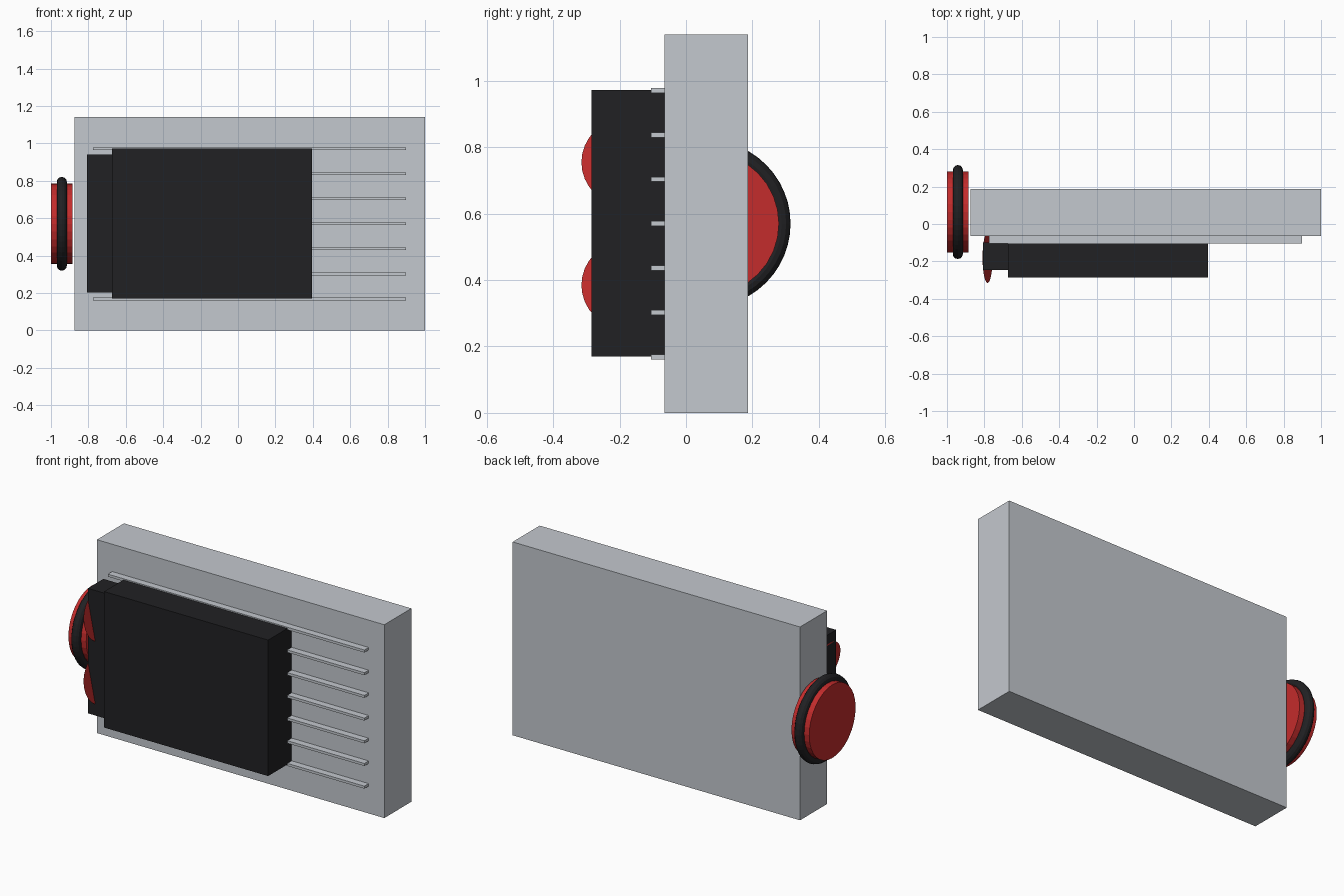
import bpy
import math

if "Cube" in bpy.data.objects:
    bpy.data.objects.remove(bpy.data.objects["Cube"])


def material(name, rgb):
    m = bpy.data.materials.new(name)
    m.diffuse_color = (*rgb, 1)
    m.use_nodes = True
    m.node_tree.nodes["Principled BSDF"].inputs["Base Color"].default_value = m.diffuse_color
    return m


BLACK = material("black", (0.015, 0.015, 0.017))
RED = material("red", (0.55, 0.025, 0.025))
SILVER = material("silver", (0.55, 0.58, 0.62))


def finish(name, mat):
    ob = bpy.context.object
    ob.name = name
    ob.data.materials.append(mat)
    return ob


def box(name, x, y, z, mat):
    """Box from (min, max) ranges along each axis."""
    bpy.ops.mesh.primitive_cube_add(size=1, location=[sum(r) / 2 for r in (x, y, z)])
    ob = finish(name, mat)
    ob.scale = [r[1] - r[0] for r in (x, y, z)]
    bpy.ops.object.transform_apply(location=False, rotation=False, scale=True)
    return ob


FACE = -0.065   # front of the main slab
MID_Z = 0.57

# Main slab
box("main_body", (-0.875, 1.0), (FACE, 0.187), (0, 1.14), SILVER)

# Horizontal cooling ribs on the front
for i in range(7):
    z = MID_Z + (i - 3) * 0.1338
    box(f"rib_{i + 1}", (-0.775, 0.898), (-0.105, FACE), (z - 0.0075, z + 0.0075), SILVER)

# Black housing and its narrower end cap
box("housing", (-0.674, 0.396), (-0.285, FACE), (0.17, 0.972), BLACK)
box("housing_end", (-0.808, -0.674), (-0.245, -0.1), (0.203, 0.94), BLACK)

# Two thin tilted flaps in the end cap
for name, z in (("lower_flap", 0.385), ("upper_flap", 0.755)):
    bpy.ops.mesh.primitive_circle_add(
        vertices=32, radius=0.135, fill_type='NGON', location=(-0.783, -0.18, z),
        rotation=(0, math.radians(90 - 11.5), 0))
    finish(name, RED)

# Pulley on the left end with a belt around it
bpy.ops.mesh.primitive_cylinder_add(
    vertices=32, radius=0.216, depth=0.116, location=(-0.942, 0.064, MID_Z),
    rotation=(0, math.pi / 2, 0))
finish("pulley", RED)
bpy.ops.mesh.primitive_torus_add(
    major_segments=48, minor_segments=12, major_radius=0.224, minor_radius=0.027,
    location=(-0.942, 0.064, MID_Z), rotation=(0, math.pi / 2, 0))
finish("belt", BLACK)
